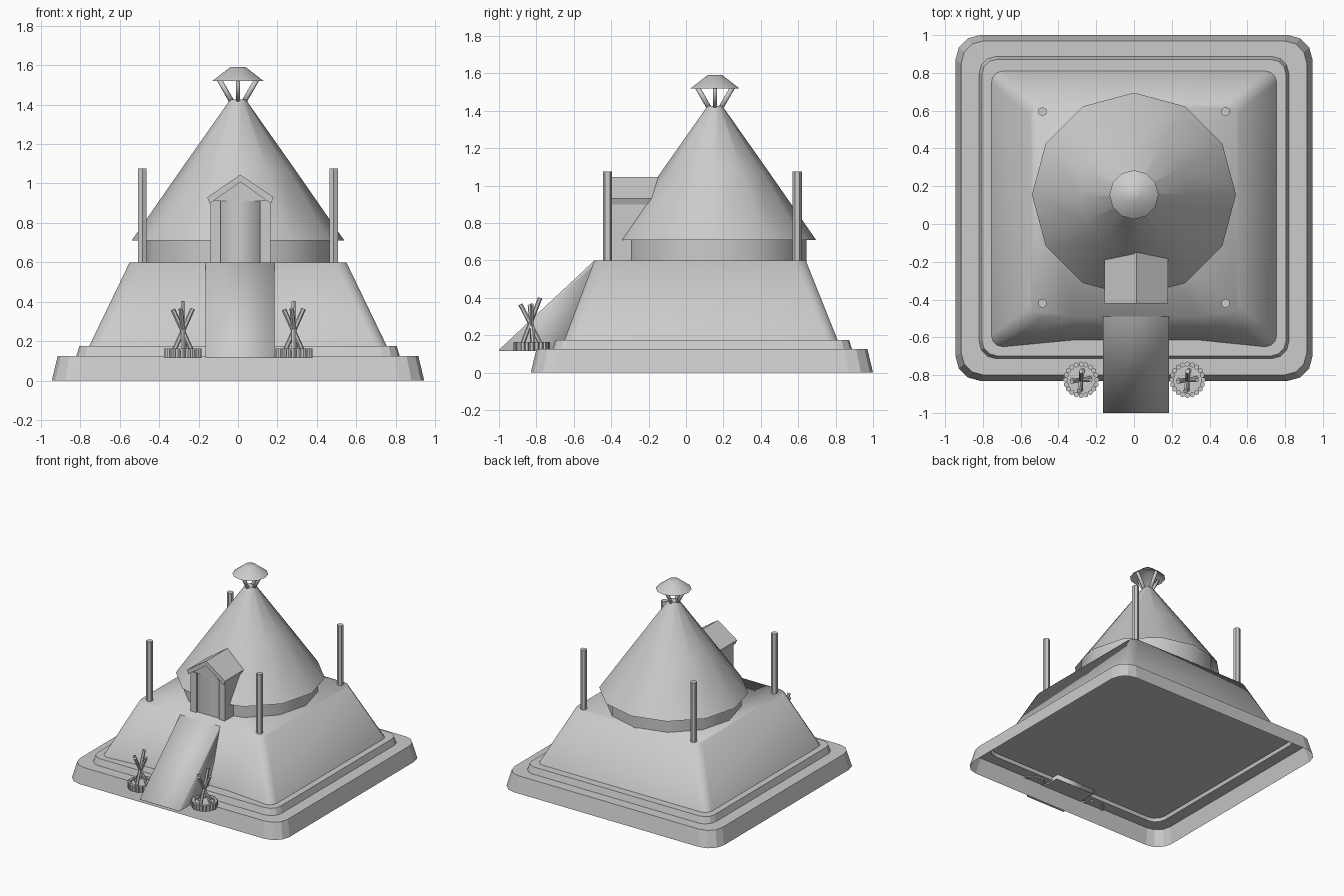
import bpy, bmesh, math
from mathutils import Vector, Matrix

cube = bpy.data.objects.get("Cube")
if cube:
    bpy.data.objects.remove(cube, do_unlink=True)

GREY = (0.6, 0.6, 0.6, 1)
mat = bpy.data.materials.new("plain grey")
mat.use_nodes = True
mat.diffuse_color = GREY
mat.node_tree.nodes["Principled BSDF"].inputs["Base Color"].default_value = GREY


def finish(name, bm, smooth=None):
    """Turn a bmesh into an object; smooth is a rule that picks smooth faces."""
    bmesh.ops.recalc_face_normals(bm, faces=bm.faces)
    for f in bm.faces:
        f.smooth = bool(smooth and smooth(f))
    me = bpy.data.meshes.new(name)
    bm.to_mesh(me)
    bm.free()
    me.materials.append(mat)
    ob = bpy.data.objects.new(name, me)
    bpy.context.collection.objects.link(ob)
    return ob


def is_side(f):
    return abs(f.normal.z) < 0.95


def loft(bm, loops, cap_start=False, cap_end=False):
    """Skin a list of point loops of equal length."""
    rings = [[bm.verts.new(p) for p in loop] for loop in loops]
    n = len(rings[0])
    for a, b in zip(rings, rings[1:]):
        for i in range(n):
            j = (i + 1) % n
            bm.faces.new((a[i], a[j], b[j], b[i]))
    if cap_start:
        bm.faces.new(rings[0])
    if cap_end:
        bm.faces.new(rings[-1])


def rounded_rect(hx, hy, r, cy, z, seg=3, dip=None):
    """Rounded rectangle; dip pushes the front edge in on both sides of the ramp."""
    pts = []
    for k, (sx, sy) in enumerate(((1, 1), (-1, 1), (-1, -1), (1, -1))):
        if k == 3 and dip is not None:
            pts += [(x, cy - hy + dip, z) for x in (-0.33, -0.165, 0.185, 0.35)]
        for i in range(seg + 1):
            a = math.pi / 2 * (k + i / seg)
            pts.append((sx * (hx - r) + r * math.cos(a),
                        cy + sy * (hy - r) + r * math.sin(a), z))
    return pts


def circle(r, z, cy, n=12):
    return [(r * math.cos(math.tau * i / n), cy + r * math.sin(math.tau * i / n), z)
            for i in range(n)]


def rod(bm, a, b, r, n=6):
    a, b = Vector(a), Vector(b)
    d = b - a
    m = Matrix.Translation((a + b) / 2) @ d.to_track_quat('Z', 'Y').to_matrix().to_4x4()
    bmesh.ops.create_cone(bm, cap_ends=True, segments=n, radius1=r, radius2=r,
                          depth=d.length, matrix=m)


def box(name, x0, x1, y0, y1, z0, z1, smooth=None):
    bm = bmesh.new()
    loft(bm, [[(x0, y0, z), (x1, y0, z), (x1, y1, z), (x0, y1, z)] for z in (z0, z1)],
         True, True)
    return finish(name, bm, smooth)


def extrude_y(name, profile, y0, y1):
    bm = bmesh.new()
    loft(bm, [[(x, y, z) for x, z in profile] for y in (y0, y1)], True, True)
    return finish(name, bm)


# Stepped plinth, open underneath
bm = bmesh.new()
loft(bm, [rounded_rect(0.945, 0.915, 0.13, 0.085, 0),
          rounded_rect(0.915, 0.885, 0.12, 0.085, 0.125),
          rounded_rect(0.82, 0.80, 0.09, 0.087, 0.125),
          rounded_rect(0.805, 0.785, 0.08, 0.087, 0.175),
          rounded_rect(0.72, 0.68, 0.06, 0.08, 0.175)])
finish("plinth", bm)

# Sloping earth mound, its floor closing the plinth from below
bm = bmesh.new()
loft(bm, [rounded_rect(0.805, 0.785, 0.08, 0.087, 0.145, dip=0),
          rounded_rect(0.755, 0.73, 0.06, 0.08, 0.175, dip=0.035),
          rounded_rect(0.55, 0.565, 0.06, 0.075, 0.6, dip=0)], True, True)
finish("mound", bm, lambda f: f.calc_center_median().z > 0.2)

# Entrance ramp, a wedge running down the front
bm = bmesh.new()
side = [(-0.66, 0.115), (-1.0, 0.115), (-1.0, 0.122), (-0.49, 0.599), (-0.46, 0.599)]
loft(bm, [[(x, y, z) for y, z in side] for x in (-0.165, 0.185)], True, True)
finish("ramp", bm, lambda f: f.normal.z > -0.5)

# Round house: wall and conical roof, open at the eaves
HY = 0.155
bm = bmesh.new()
loft(bm, [circle(0.49, 0.595, HY), circle(0.49, 0.775, HY)])
finish("house_wall", bm, is_side)
bm = bmesh.new()
loft(bm, [circle(0.54, 0.71, HY), circle(0.29, 1.07, HY), circle(0.04, 1.425, HY)],
     cap_end=True)
finish("house_roof", bm, is_side)

# Smoke vent: splayed struts under a small cap
bm = bmesh.new()
for lo, hi in zip(circle(0.028, 1.41, HY, 4), circle(0.1, 1.535, HY, 4)):
    rod(bm, lo, hi, 0.013)
finish("vent_struts", bm, is_side)
bm = bmesh.new()
loft(bm, [circle(0.13, 1.52, HY), circle(0.04, 1.59, HY)], cap_end=True)
finish("vent_cap", bm, lambda f: True)

# Corner poles
for label, y in (("front", -0.42), ("back", 0.595)):
    for sidename, x in (("left", 0.485), ("right", -0.485)):
        bm = bmesh.new()
        rod(bm, (x, y, 0.59), (x, y, 1.075), 0.025)
        finish(f"{label}_{sidename}_pole", bm)

# Porch: side walls, door, gable and pitched roof
CX = 0.012
box("porch_right_wall", CX - 0.152, CX - 0.1, -0.4, -0.17, 0.595, 0.915)
box("porch_left_wall", CX + 0.1, CX + 0.152, -0.4, -0.17, 0.595, 0.915)
box("door", CX - 0.102, CX + 0.102, -0.385, -0.2, 0.595, 0.935, is_side)
extrude_y("porch_gable", [(CX - 0.145, 0.91), (CX + 0.145, 0.91), (CX, 1.015)], -0.392, -0.17)
extrude_y("porch_roof", [(CX - 0.168, 0.93), (CX - 0.155, 0.898), (CX, 1.008),
                         (CX + 0.155, 0.898), (CX + 0.168, 0.93), (CX, 1.045)], -0.42, -0.15)

# Campfires: ring of short logs, bed and leaning sticks
FY = -0.825
STICKS = [((-0.05, 0), (0.05, 0), 0.365), ((0.05, 0.01), (-0.05, -0.01), 0.36),
          ((0, -0.055), (0.0, 0.045), 0.40), ((0.01, 0.055), (-0.01, -0.06), 0.365)]
for sidename, cx in (("left", 0.283), ("right", -0.28)):
    bm = bmesh.new()
    for x, y, z in circle(0.083, 0.115, FY, 20):
        rod(bm, (cx + x, y, z), (cx + x, y, 0.163), 0.014)
    finish(f"{sidename}_fire_ring", bm)
    bm = bmesh.new()
    rod(bm, (cx, FY, 0.118), (cx, FY, 0.15), 0.08, 16)
    finish(f"{sidename}_fire_bed", bm)
    bm = bmesh.new()
    for a, b, top in STICKS:
        rod(bm, (cx + a[0], FY + a[1], 0.14), (cx + b[0], FY + b[1], top), 0.012)
    finish(f"{sidename}_fire_sticks", bm)
